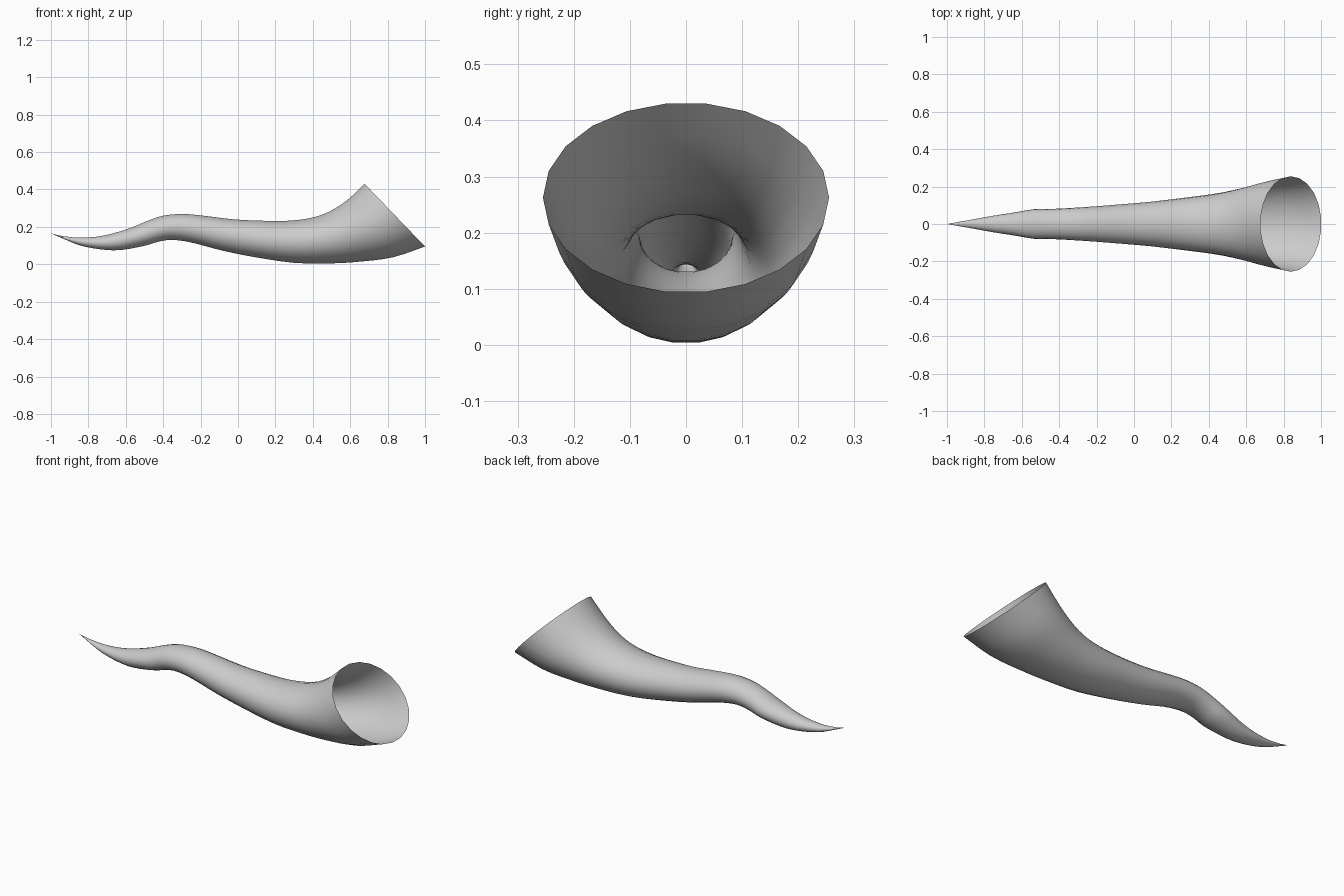
import bpy, bmesh, math
from mathutils import Vector

if "Cube" in bpy.data.objects:
    bpy.data.objects.remove(bpy.data.objects["Cube"])

SIDES = 22
STEPS = 3

# Cross-sections, mouth to tip: top x, top z, bottom x, bottom z, half width
SECTIONS = [
    (.677, .43, 1.0, .095, .255), (.58, .34, .83, .038, .226),
    (.48, .278, .66, .015, .19), (.38, .246, .50, .005, .163),
    (.25, .232, .30, .008, .141), (.10, .234, .08, .040, .119),
    (-.03, .241, -.09, .075, .106), (-.17, .258, -.23, .112, .095),
    (-.29, .269, -.31, .127, .088), (-.40, .260, -.37, .130, .083),
    (-.49, .230, -.43, .120, .080), (-.57, .196, -.50, .099, .079),
    (-.67, .165, -.63, .076, .060), (-.76, .147, -.735, .080, .045),
    (-.86, .143, -.845, .101, .026), (-.94, .151, -.935, .137, .011),
]
TIP = (-1.0, 0, .165)


def smooth_sections(rows):
    """Catmull-Rom interpolation between the cross-sections."""
    pts = [Vector(r) for r in rows]
    pts = [2 * pts[0] - pts[1]] + pts + [2 * pts[-1] - pts[-2]]
    out = []
    for i in range(1, len(pts) - 2):
        a, b, c, d = pts[i - 1:i + 3]
        for k in range(STEPS):
            t = k / STEPS
            out.append(.5 * (2 * b + (c - a) * t + (2 * a - 5 * b + 4 * c - d) * t ** 2
                             + (3 * b - a - 3 * c + d) * t ** 3))
    return out + [pts[-2]]


# Horn: an open shell lofted through the rings and closed at the tip
bm = bmesh.new()
rings = []
flat = 1 / math.cos(math.pi / SIDES)   # flat edges sit at top and bottom
for tx, tz, bx, bz, w in smooth_sections(SECTIONS):
    centre = Vector(((tx + bx) / 2, 0, (tz + bz) / 2))
    up = (Vector((tx, 0, tz)) - centre) * flat
    ring = []
    for j in range(SIDES):
        a = (j + .5) * math.tau / SIDES
        ring.append(bm.verts.new(centre + up * math.cos(a) + Vector((0, w * math.sin(a), 0))))
    rings.append(ring)
tip = bm.verts.new(TIP)
for j in range(SIDES):
    k = (j + 1) % SIDES
    for r, s in zip(rings, rings[1:]):
        bm.faces.new((r[j], r[k], s[k], s[j]))
    bm.faces.new((rings[-1][j], rings[-1][k], tip))
for f in bm.faces:
    f.smooth = True

mesh = bpy.data.meshes.new("horn")
bm.to_mesh(mesh)
bm.free()
mat = bpy.data.materials.new("light grey")
mat.diffuse_color = (.6, .6, .6, 1)
mat.use_nodes = True
mat.node_tree.nodes["Principled BSDF"].inputs["Base Color"].default_value = mat.diffuse_color
mesh.materials.append(mat)
horn = bpy.data.objects.new("horn", mesh)
bpy.context.collection.objects.link(horn)
